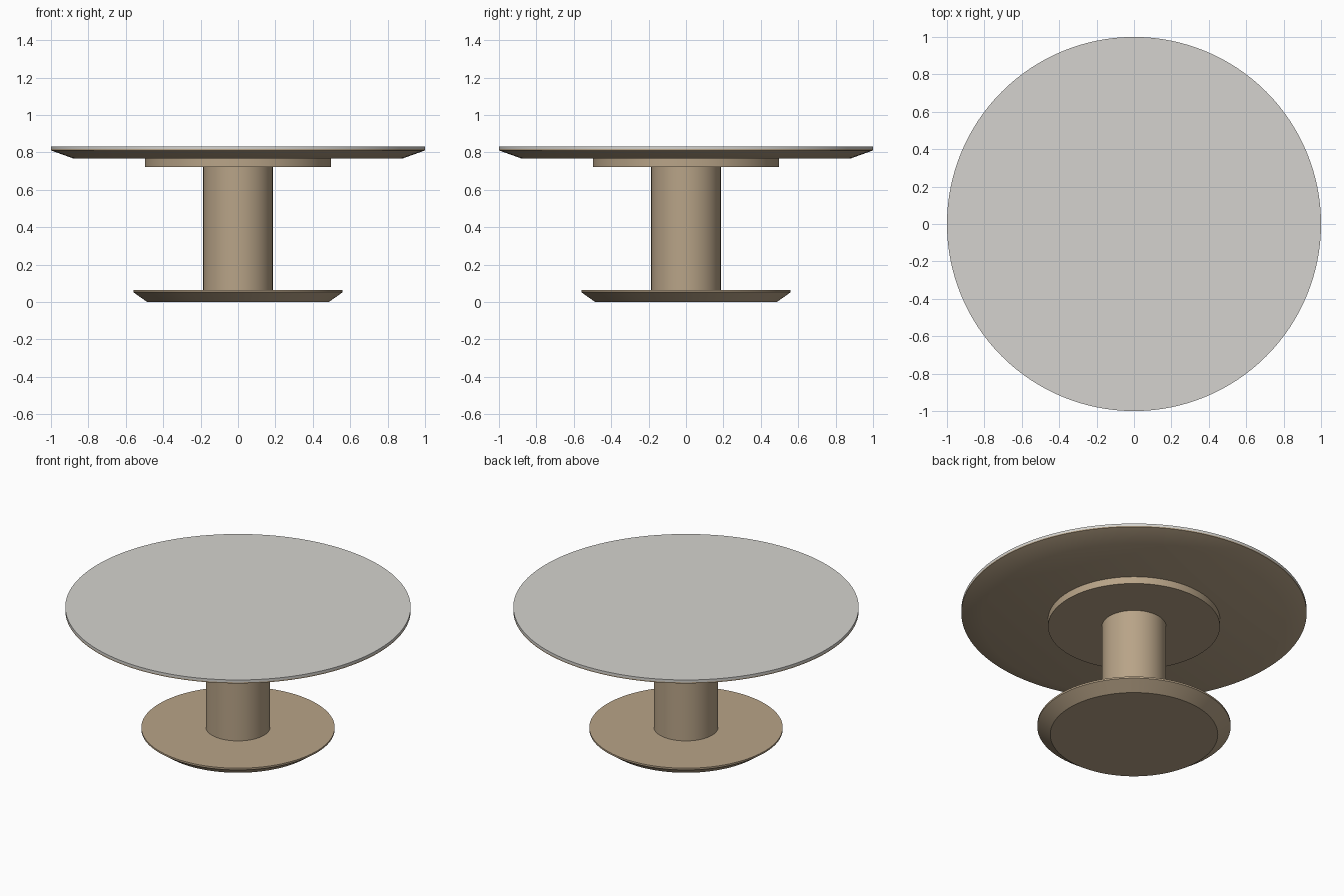
import bpy, bmesh, math

if "Cube" in bpy.data.objects:
    bpy.data.objects.remove(bpy.data.objects["Cube"])


def material(name, color):
    m = bpy.data.materials.new(name)
    m.diffuse_color = (*color, 1)
    m.use_nodes = True
    m.node_tree.nodes["Principled BSDF"].inputs["Base Color"].default_value = m.diffuse_color
    return m


wood = material("warm wood", (0.48, 0.37, 0.245))
stone = material("pale stone", (0.66, 0.65, 0.62))


def turned(name, profile, mat, sides=128):
    """Closed round part from (radius, height) points, bottom to top."""
    bm = bmesh.new()
    rings = []
    for r, z in profile:
        rings.append([bm.verts.new((r * math.cos(2 * math.pi * i / sides),
                                    r * math.sin(2 * math.pi * i / sides), z))
                      for i in range(sides)])
    for a, b in zip(rings, rings[1:]):
        for i in range(sides):
            j = (i + 1) % sides
            bm.faces.new((a[i], a[j], b[j], b[i]))
    bm.faces.new(rings[0][::-1])
    bm.faces.new(rings[-1])
    mesh = bpy.data.meshes.new(name)
    bm.to_mesh(mesh)
    bm.free()
    mesh.materials.append(mat)
    ob = bpy.data.objects.new(name, mesh)
    bpy.context.collection.objects.link(ob)
    bpy.ops.object.select_all(action='DESELECT')
    ob.select_set(True)
    bpy.context.view_layer.objects.active = ob
    bpy.ops.object.shade_smooth_by_angle(angle=math.radians(20))
    return ob


# Foot with an undercut bevel
turned("base", [(0.485, 0), (0.56, 0.053), (0.56, 0.064)], wood)
# Central pedestal
turned("column", [(0.186, 0.064), (0.186, 0.722)], wood)
# Disc carrying the top
turned("support_disc", [(0.498, 0.722), (0.498, 0.767)], wood)
# Bevelled wooden underside of the top
turned("top_underside", [(0.878, 0.767), (1.0, 0.811), (1.0, 0.818)], wood)
# Inlaid slab
turned("top_slab", [(1.0, 0.818), (1.0, 0.833)], stone)
